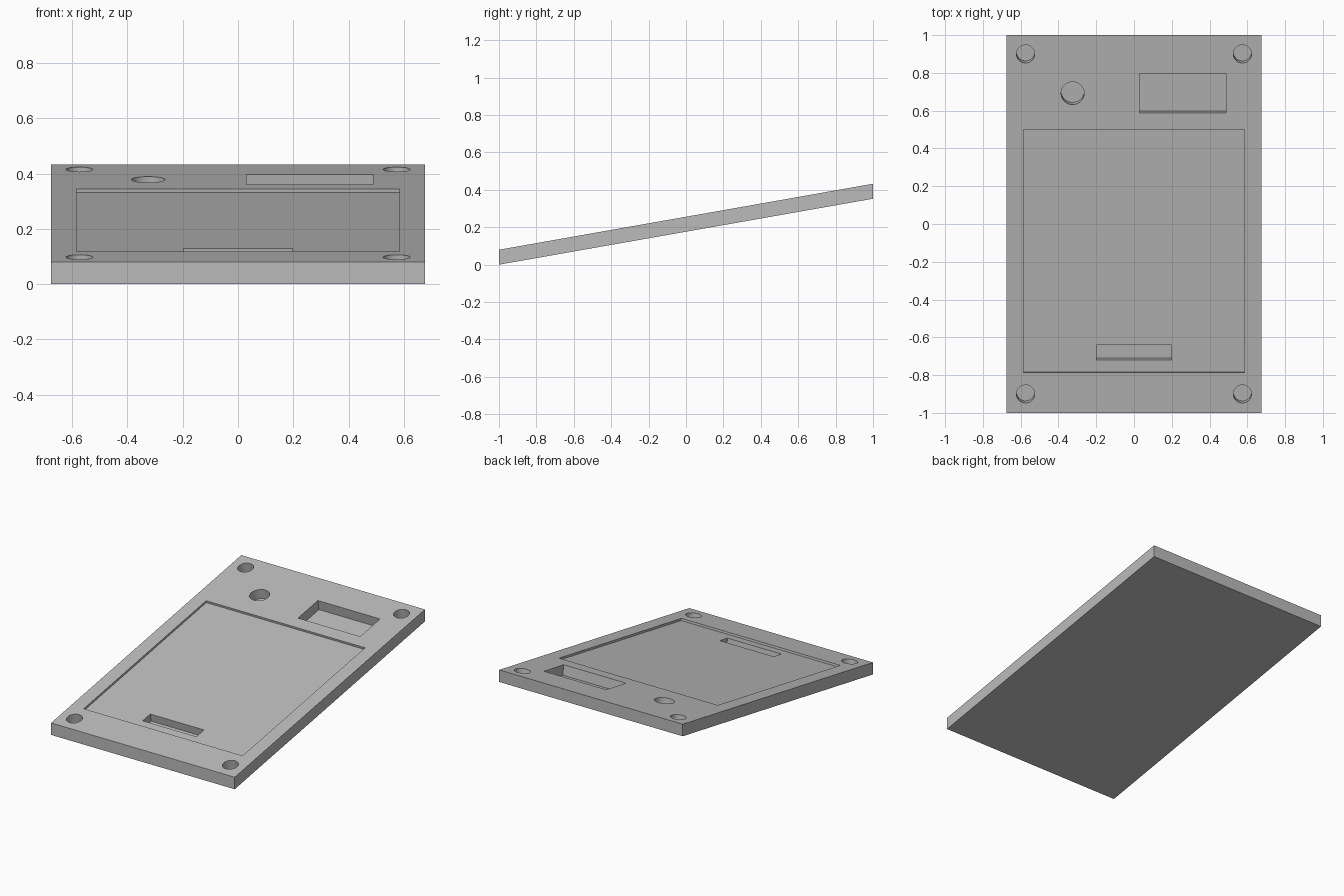
import bpy
import bmesh
import math
from mathutils import Matrix, Vector

if "Cube" in bpy.data.objects:
    bpy.data.objects.remove(bpy.data.objects["Cube"], do_unlink=True)

SLOPE = math.radians(10)
HALF_W, THICK = 0.676, 0.08
ABOVE = 0.05          # how far cutters stick out of the sloped face
DEEP = 0.066          # depth of holes and pockets
SHALLOW = 0.014       # depth of the large recess

grey = bpy.data.materials.new("plain grey")
grey.use_nodes = True
grey.diffuse_color = (0.5, 0.5, 0.5, 1)
grey.node_tree.nodes["Principled BSDF"].inputs["Base Color"].default_value = (0.5, 0.5, 0.5, 1)


def top_z(y):
    return THICK + (y + 1) * math.tan(SLOPE)


def make_object(name, bm):
    mesh = bpy.data.meshes.new(name)
    bmesh.ops.recalc_face_normals(bm, faces=bm.faces)
    bm.to_mesh(mesh)
    bm.free()
    mesh.materials.append(grey)
    obj = bpy.data.objects.new(name, mesh)
    bpy.context.collection.objects.link(obj)
    return obj


def slope_frame(x, y, depth):
    """Centre of a cutter standing square to the sloped face."""
    return (Matrix.Translation((x, y, top_z(y))) @ Matrix.Rotation(SLOPE, 4, "X")
            @ Matrix.Translation((0, 0, (ABOVE - depth) / 2)))


def box_cutter(name, x0, x1, y0, y1, depth):
    bm = bmesh.new()
    size = Vector((x1 - x0, (y1 - y0) / math.cos(SLOPE), ABOVE + depth))
    bmesh.ops.create_cube(bm, size=1, matrix=slope_frame((x0 + x1) / 2, (y0 + y1) / 2, depth)
                          @ Matrix.Diagonal(size).to_4x4())
    return make_object(name, bm)


def round_cutter(name, x, y, radius):
    bm = bmesh.new()
    bmesh.ops.create_cone(bm, cap_ends=True, segments=48, radius1=radius, radius2=radius,
                          depth=ABOVE + DEEP, matrix=slope_frame(x, y, DEEP))
    return make_object(name, bm)


# Sloped slab with upright ends: side profile extruded across the width
bm = bmesh.new()
rise = 2 * math.tan(SLOPE)
profile = [(-1, 0), (1, rise), (1, rise + THICK), (-1, THICK)]
face = bm.faces.new([bm.verts.new((-HALF_W, y, z)) for y, z in profile])
side = bmesh.ops.extrude_face_region(bm, geom=[face])
bmesh.ops.translate(bm, vec=(2 * HALF_W, 0, 0),
                    verts=[v for v in side["geom"] if isinstance(v, bmesh.types.BMVert)])
panel = make_object("sloped_panel", bm)

# Recess, pockets and blind holes
cutters = [
    box_cutter("recess_cutter", -0.585, 0.585, -0.787, 0.5, SHALLOW),
    box_cutter("slot_cutter", -0.198, 0.198, -0.722, -0.642, DEEP),
    box_cutter("pocket_cutter", 0.03, 0.488, 0.588, 0.797, DEEP),
    round_cutter("button_hole_cutter", -0.325, 0.692, 0.061),
]
for sx in (-1, 1):
    for sy in (-1, 1):
        cutters.append(round_cutter("corner_hole_cutter", sx * 0.574, sy * 0.9, 0.0485))

for cutter in cutters:
    cutter.hide_render = True
    mod = panel.modifiers.new(cutter.name, "BOOLEAN")
    mod.operation = "DIFFERENCE"
    mod.solver = "EXACT"
    mod.object = cutter

# Bake the cuts and discard the cutters
bpy.context.view_layer.update()
cut_mesh = bpy.data.meshes.new_from_object(panel.evaluated_get(bpy.context.evaluated_depsgraph_get()))
panel.modifiers.clear()
panel.data = cut_mesh
panel.data.name = "sloped_panel"
panel.data.materials.clear()
panel.data.materials.append(grey)
for poly in panel.data.polygons:
    poly.material_index = 0
for cutter in cutters:
    bpy.data.objects.remove(cutter, do_unlink=True)

# Smooth hole walls, sharp rims
bpy.ops.object.select_all(action="DESELECT")
panel.select_set(True)
bpy.context.view_layer.objects.active = panel
bpy.ops.object.shade_smooth_by_angle(angle=math.radians(30))
